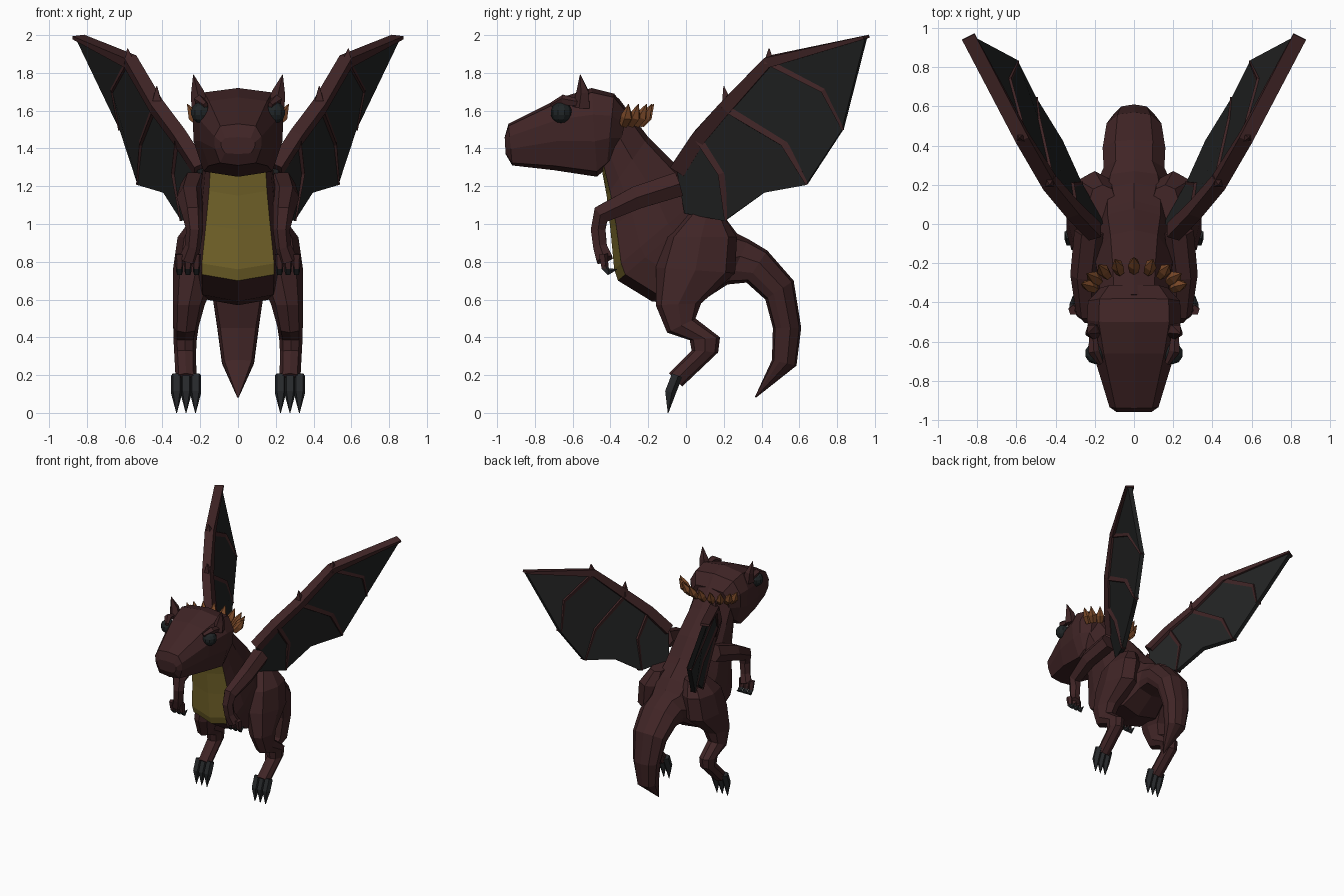
import bpy, bmesh, math
from mathutils import Vector

default_cube = bpy.data.objects.get("Cube")
if default_cube:
    bpy.data.objects.remove(default_cube, do_unlink=True)


def make_material(name, red, green, blue):
    material = bpy.data.materials.new(name)
    material.use_nodes = True
    colour = (red, green, blue, 1)
    material.diffuse_color = colour
    material.node_tree.nodes["Principled BSDF"].inputs["Base Color"].default_value = colour
    return material


hide = make_material("dark brown hide", .051, .018, .019)
belly = make_material("olive yellow belly", .19, .14, .025)
membrane = make_material("black wing membrane", .016, .017, .017)
claw = make_material("charcoal claw", .02, .022, .024)
eye_black = make_material("eye black", .014, .018, .019)
frill = make_material("burnt orange frill", .2, .068, .022)


def finish(name, bm, materials, mirrored):
    """Turn a bmesh into a flat shaded object, optionally mirrored across x."""
    bmesh.ops.recalc_face_normals(bm, faces=bm.faces)
    mesh = bpy.data.meshes.new(name)
    bm.to_mesh(mesh)
    bm.free()
    obj = bpy.data.objects.new(name, mesh)
    bpy.context.collection.objects.link(obj)
    for material in materials:
        mesh.materials.append(material)
    if mirrored:
        obj.modifiers.new("Mirror", "MIRROR").use_mirror_merge = False
    return obj


def skin(bm, rings, paint=None):
    """Join rings of vertices with quads and close both ends."""
    loops = [[bm.verts.new(point) for point in ring] for ring in rings]
    count = len(loops[0])
    for i in range(len(loops) - 1):
        for j in range(count):
            k = (j + 1) % count
            face = bm.faces.new((loops[i][j], loops[i][k], loops[i + 1][k], loops[i + 1][j]))
            face.material_index = paint(i, j) if paint else 0
    bm.faces.new(loops[0])
    bm.faces.new(loops[-1])


def loft(name, stations, half_section, materials, paint=None, mirrored=False):
    """Stations: centre x, half width, upper y and z, lower y and z."""
    section = half_section + [(-u, v) for u, v in half_section[-2:0:-1]]
    rings = []
    for x, width, y_top, z_top, y_low, z_low in stations:
        rings.append([(x + u * width, y_low + v * (y_top - y_low), z_low + v * (z_top - z_low))
                      for u, v in section])
    bm = bmesh.new()
    skin(bm, rings, paint)
    return finish(name, bm, materials, mirrored)


def tube(name, path, radii, material, sides=6, depth=None, mirrored=True):
    """Tapered tube along a path; depth fixes the radius across the path plane."""
    points = [Vector(p) for p in path]
    rings = []
    for i, point in enumerate(points):
        along = (points[min(i + 1, len(points) - 1)] - points[max(i - 1, 0)]).normalized()
        across = along.cross(Vector((1, 0, 0))).normalized()
        side = along.cross(across)
        ring = []
        for s in range(sides):
            angle = math.tau * (s + .5) / sides
            ring.append(point + across * radii[i] * math.cos(angle)
                        + side * (depth or radii[i]) * math.sin(angle))
        rings.append(ring)
    bm = bmesh.new()
    skin(bm, rings)
    return finish(name, bm, [material], mirrored)


# Body, neck and tail in one loft, with the belly faces painted
body_section = [(0, 1), (.6, .93), (1, .62), (.98, .3), (.85, .08), (0, 0)]
body_stations = [
    (0, .17, -.36, 1.67, -.45, 1.31),
    (0, .18, -.2, 1.46, -.42, 1.15),
    (0, .2, -.03, 1.29, -.4, .97),
    (0, .225, .08, 1.15, -.38, .76),
    (0, .225, .12, 1.11, -.36, .7),
    (0, .22, .21, 1.03, -.18, .59),
    (0, .2, .27, .95, .05, .57),
    (0, .155, .33, .92, .22, .68),
    (0, .16, .43, .86, .32, .69),
    (0, .14, .57, .7, .42, .6),
    (0, .11, .61, .45, .46, .45),
    (0, .085, .585, .25, .455, .28),
    (0, .004, .37, .08, .365, .085),
]
loft("body_and_tail", body_stations, body_section, [hide, belly],
     paint=lambda i, j: int(i < 4 and j in (4, 5)))

# Head
head_section = [(0, 1), (.75, .95), (1, .7), (.98, .4), (.76, .06), (0, 0)]
head_stations = [
    (0, .09, -.96, 1.46, -.955, 1.37),
    (0, .125, -.94, 1.53, -.92, 1.31),
    (0, .205, -.66, 1.67, -.7, 1.285),
    (0, .24, -.5, 1.72, -.47, 1.25),
    (0, .235, -.38, 1.69, -.42, 1.3),
    (0, .17, -.31, 1.6, -.36, 1.36),
]
loft("head", head_stations, head_section, [hide])

# Eyes, brows and ears
bm = bmesh.new()
bmesh.ops.create_uvsphere(bm, u_segments=10, v_segments=7, radius=.057)
bmesh.ops.translate(bm, verts=bm.verts, vec=(.195, -.66, 1.59))
finish("eyes", bm, [eye_black], True)
tube("brows", [(.17, -.71, 1.63), (.205, -.65, 1.655), (.21, -.56, 1.64)],
     [.015, .03, .02], hide, sides=5)
tube("ears", [(.2, -.55, 1.62), (.215, -.545, 1.7), (.236, -.56, 1.79)],
     [.05, .036, .002], hide, sides=5)

# Frill of leaf spikes around the back of the head
for n in range(9):
    angle = math.radians(-84 + n * 21)
    s, c = math.sin(angle), math.cos(angle)
    tube(f"frill_spike_{n + 1}",
         [(.2 * s, -.34 + .1 * c, 1.525), (.235 * s, -.325 + .12 * c, 1.57),
          (.27 * s, -.32 + .15 * c, 1.635)],
         [.024, .033, .002], frill, sides=5, mirrored=False)

# Arms with clawed fingers
tube("arms", [(.23, -.04, 1.21), (.255, -.26, 1.14), (.24, -.45, 1.05), (.23, -.465, .97),
              (.24, -.455, .88), (.265, -.43, .81)],
     [.075, .07, .056, .045, .042, .05], hide)
for n, x in enumerate((.22, .265, .31)):
    tube(f"fingers_{n + 1}", [(x, -.44, .84), (x, -.43, .765)], [.026, .02], hide, sides=5)
    tube(f"finger_claws_{n + 1}", [(x, -.435, .775), (x, -.41, .745), (x, -.365, .76)],
         [.02, .02, .002], claw, sides=5)

# Legs, with front and back edges of the stations along the limb
leg_section = [(0, 1), (.7, .88), (1, .5), (.7, .12), (0, 0)]
leg_stations = [
    (.16, .07, .02, 1.06, .2, 1.04),
    (.2, .12, -.11, .93, .27, .93),
    (.22, .125, -.16, .77, .26, .74),
    (.26, .085, -.16, .57, .08, .58),
    (.275, .068, -.1, .425, .05, .5),
    (.28, .062, .02, .385, .18, .4),
    (.28, .058, .03, .33, .17, .32),
    (.275, .055, -.09, .21, -.02, .14),
]
loft("legs", leg_stations, leg_section, [hide], mirrored=True)
for n, x in enumerate((.225, .275, .325)):
    tube(f"toe_claws_{n + 1}", [(x, -.05, .2), (x, -.085, .11), (x, -.095, 0)],
         [.032, .032, .002], claw, sides=5)

# Wing landmarks: leading edge, trailing edge and rib bends
wing = {
    "shoulder": (.2, -.04, 1.29), "upper": (.31, .07, 1.46),
    "elbow": (.43, .21, 1.62), "wrist": (.57, .44, 1.86), "tip": (.845, .955, 1.99),
    "outer": (.61, .83, 1.5), "middle": (.515, .64, 1.21), "scallop": (.38, .42, 1.17),
    "inner": (.285, .21, 1.02), "root": (.17, 0, 1.06),
    "outer_bend": (.65, .73, 1.71), "middle_bend": (.5, .52, 1.43),
    "inner_bend": (.33, .19, 1.27),
}
panels = (
    "wrist tip outer outer_bend",
    "wrist outer_bend outer middle middle_bend elbow",
    "elbow middle_bend middle scallop inner inner_bend upper",
    "upper inner_bend inner root shoulder",
)
bm = bmesh.new()
corners = {key: bm.verts.new(point) for key, point in wing.items()}
for panel in panels:
    bm.faces.new([corners[key] for key in panel.split()])
skin_panels = finish("wing_membranes", bm, [membrane], True)
thickness = skin_panels.modifiers.new("Thickness", "SOLIDIFY")
thickness.thickness = .036
thickness.offset = 0


def wing_bone(name, keys, radii, depth):
    tube(name, [wing[key] for key in keys.split()], radii, hide, sides=4, depth=depth)


# Wing bones, ribs and knuckle spikes
wing_bone("wing_arms", "shoulder upper elbow wrist tip", [.06, .055, .05, .04, .012], .05)
wing_bone("outer_ribs", "wrist outer_bend outer", [.03, .026, .008], .034)
wing_bone("middle_ribs", "elbow middle_bend middle", [.036, .03, .01], .034)
wing_bone("inner_ribs", "upper inner_bend inner", [.04, .032, .01], .034)
tube("elbow_spikes", [(.43, .22, 1.62), (.43, .2, 1.73)], [.045, .003], hide, sides=4)
tube("wrist_spikes", [(.575, .44, 1.85), (.585, .44, 1.93)], [.04, .003], hide, sides=4)
